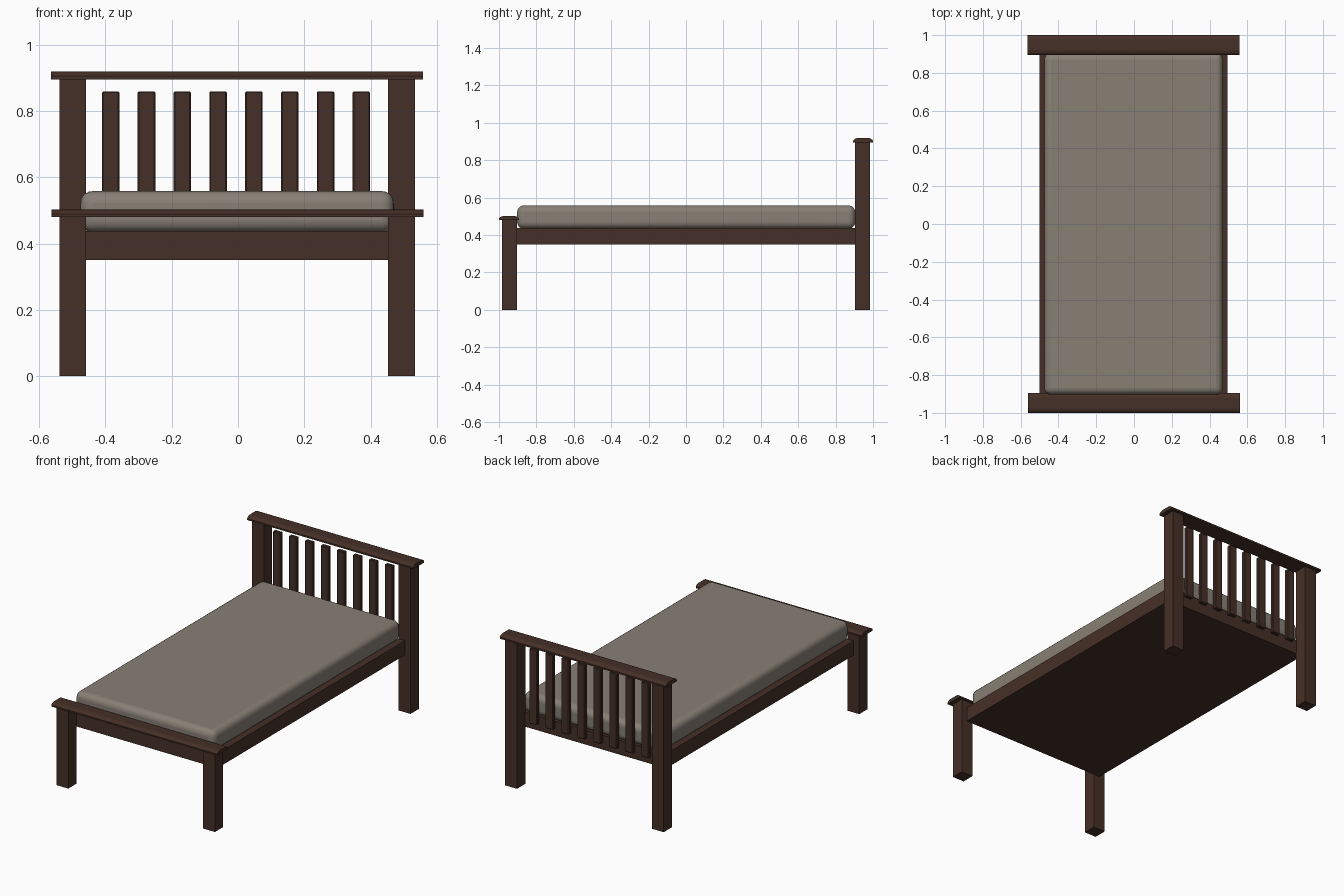
import bpy, bmesh, math

if "Cube" in bpy.data.objects:
    bpy.data.objects.remove(bpy.data.objects["Cube"])


def material(name, rgb):
    m = bpy.data.materials.new(name)
    m.diffuse_color = (*rgb, 1)
    m.use_nodes = True
    m.node_tree.nodes["Principled BSDF"].inputs["Base Color"].default_value = m.diffuse_color
    return m


WOOD = material("dark wood", (0.060, 0.029, 0.020))
CLOTH = material("taupe fabric", (0.245, 0.215, 0.178))


def finish(name, bm, mat):
    bmesh.ops.recalc_face_normals(bm, faces=bm.faces)
    mesh = bpy.data.meshes.new(name)
    bm.to_mesh(mesh)
    bm.free()
    mesh.materials.append(mat)
    ob = bpy.data.objects.new(name, mesh)
    bpy.context.collection.objects.link(ob)
    return ob


def box(name, lo, hi, mat, bevel=0, segments=1):
    bm = bmesh.new()
    bmesh.ops.create_cube(bm, size=1)
    for v in bm.verts:
        v.co = [(a + b) / 2 + c * (b - a) for a, b, c in zip(lo, hi, v.co)]
    ob = finish(name, bm, mat)
    if bevel:
        mod = ob.modifiers.new("rounded edges", 'BEVEL')
        mod.width, mod.segments = bevel, segments
    return ob


def cap(name, x0, x1, y, z0, z1):
    # Rail profile with softened upper edges, extruded along x
    h, w = z1 - z0, 0.053
    half = [(w, 0), (w, h * 0.4), (w - 0.004, h * 0.62), (w - 0.012, h * 0.86), (w - 0.024, h)]
    profile = half + [(-a, b) for a, b in reversed(half)]
    bm = bmesh.new()
    face = bm.faces.new([bm.verts.new((x0, y + a, z0 + b)) for a, b in profile])
    ext = bmesh.ops.extrude_face_region(bm, geom=[face])
    verts = [g for g in ext["geom"] if isinstance(g, bmesh.types.BMVert)]
    bmesh.ops.translate(bm, verts=verts, vec=(x1 - x0, 0, 0))
    return finish(name, bm, WOOD)


# Corner posts
for side, x in (("left", -0.498), ("right", 0.493)):
    for end, y, top in (("foot", -0.944, 0.482), ("head", 0.944, 0.897)):
        box(f"{end}_post_{side}", (x - 0.04, y - 0.04, 0), (x + 0.04, y + 0.04, top), WOOD)

# Cap rails over the posts
cap("foot_cap_rail", -0.562, 0.560, -0.947, 0.480, 0.502)
cap("head_cap_rail", -0.564, 0.558, 0.947, 0.895, 0.919)

# Platform that carries the mattress
box("bed_base", (-0.5, -0.906, 0.35), (0.495, 0.906, 0.438), WOOD)

# Headboard slats
for i in range(8):
    x = -0.384 + i * 0.108
    box(f"headboard_slat_{i + 1}", (x - 0.0265, 0.922, 0.40), (x + 0.0265, 0.946, 0.859),
        WOOD, 0.004, 1)

# Mattress
mattress = box("mattress", (-0.475, -0.903, 0.434), (0.47, 0.905, 0.558), CLOTH, 0.036, 5)
bpy.context.view_layer.objects.active = mattress
mattress.select_set(True)
bpy.ops.object.shade_smooth_by_angle(angle=math.radians(40))
